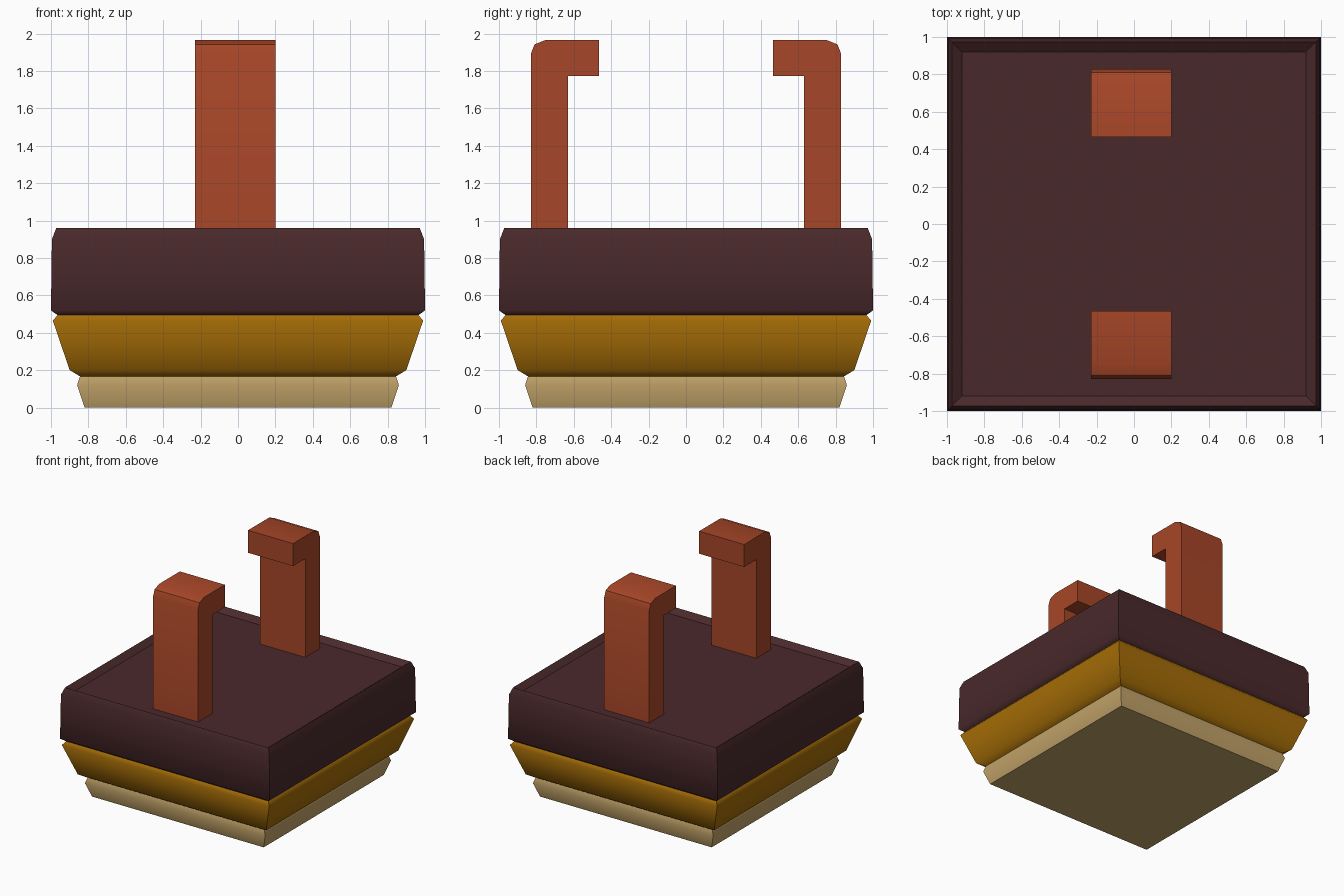
import bpy, bmesh, math

if "Cube" in bpy.data.objects:
    bpy.data.objects.remove(bpy.data.objects["Cube"])


def material(name, rgb):
    m = bpy.data.materials.new(name)
    m.diffuse_color = (*rgb, 1.0)
    m.use_nodes = True
    m.node_tree.nodes["Principled BSDF"].inputs["Base Color"].default_value = m.diffuse_color
    return m


TAN = material("tan", (0.53, 0.36, 0.138))
GOLD = material("dark gold", (0.37, 0.15, 0.002))
BROWN = material("dark brown", (0.068, 0.022, 0.024))
RUST = material("rust red", (0.39, 0.062, 0.021))


def finish(name, bm, mat, angle):
    """Make the object; edges sharper than the angle, or on a tier corner, stay hard."""
    bm.normal_update()
    for f in bm.faces:
        f.smooth = True
    for e in bm.edges:
        if len(e.link_faces) == 2 and e.calc_face_angle() > math.radians(angle):
            e.smooth = False
    me = bpy.data.meshes.new(name)
    bm.to_mesh(me)
    bm.free()
    me.materials.append(mat)
    ob = bpy.data.objects.new(name, me)
    bpy.context.collection.objects.link(ob)
    return ob


def square_tier(name, profile, mat, cap_bottom=False, cap_top=False):
    """Loft square rings given as (half width, height); joints between tiers stay open."""
    bm = bmesh.new()
    rings = [[bm.verts.new((sx * h, sy * h, z))
              for sx, sy in ((-1, -1), (1, -1), (1, 1), (-1, 1))]
             for h, z in profile]
    for a, b in zip(rings, rings[1:]):
        for i in range(4):
            j = (i + 1) % 4
            bm.faces.new((a[i], a[j], b[j], b[i]))
        for i in range(4):
            bm.edges.get((a[i], b[i])).smooth = False
    if cap_bottom:
        bm.faces.new(rings[0][::-1])
    if cap_top:
        cap = bm.faces.new(rings[-1])
        for e in cap.edges:
            e.smooth = False
    return finish(name, bm, mat, 65)


def hook(name, side):
    """Extrude the hook side profile (y, z) along x."""
    profile = [(0.632, 0.92), (0.83, 0.92), (0.83, 1.89), (0.81, 1.942),
               (0.75, 1.966), (0.465, 1.966), (0.465, 1.772), (0.632, 1.772)]
    bm = bmesh.new()
    face = bm.faces.new([bm.verts.new((-0.23, side * y, z)) for y, z in profile])
    ext = bmesh.ops.extrude_face_region(bm, geom=[face])
    verts = [v for v in ext["geom"] if isinstance(v, bmesh.types.BMVert)]
    bmesh.ops.translate(bm, verts=verts, vec=(0.43, 0, 0))
    bmesh.ops.recalc_face_normals(bm, faces=bm.faces)
    # the foot of the hook is open where it meets the top tier
    foot = [f for f in bm.faces if all(v.co.z < 1 for v in f.verts)]
    bmesh.ops.delete(bm, geom=foot, context='FACES_ONLY')
    return finish(name, bm, RUST, 30)


# Stacked square tiers, bottom to top; the top one is slightly dished inside its rim
square_tier("foot_tier", [(0.82, 0), (0.86, 0.12), (0.845, 0.167)], TAN, cap_bottom=True)
square_tier("middle_tier", [(0.845, 0.167), (0.90, 0.20), (0.99, 0.465), (0.965, 0.494)], GOLD)
square_tier("top_tier", [(0.965, 0.494), (1.0, 0.52), (0.995, 0.90), (0.972, 0.959),
                         (0.92, 0.92)], BROWN, cap_top=True)

# Pair of inward-facing hooks
hook("front_hook", -1)
hook("back_hook", 1)
